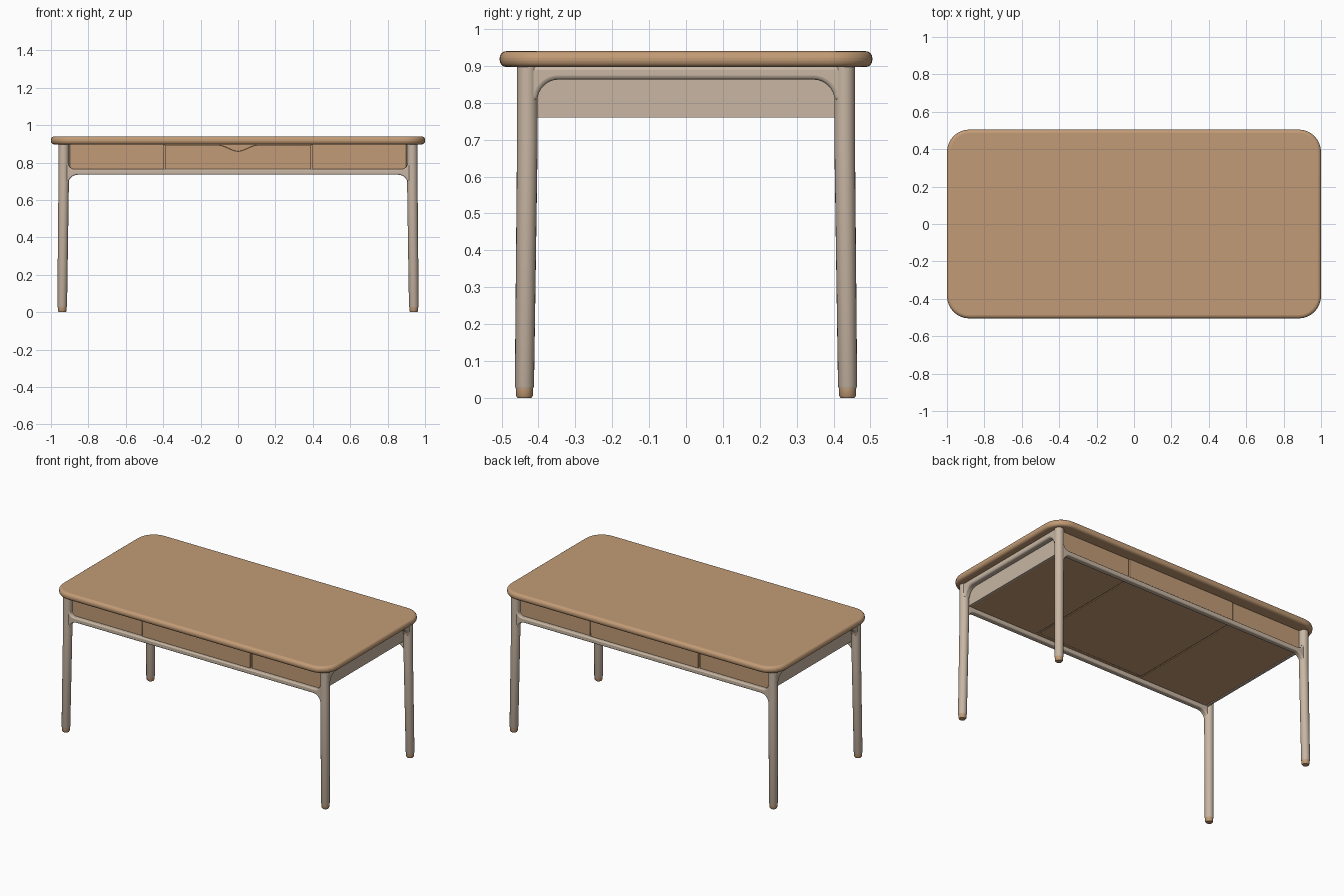
import bpy, bmesh
from math import sin, cos, pi, radians
from mathutils import Vector

cube = bpy.data.objects.get("Cube")
if cube:
    bpy.data.objects.remove(cube, do_unlink=True)


def material(name, rgb):
    m = bpy.data.materials.new(name)
    m.use_nodes = True
    m.diffuse_color = (*rgb, 1)
    m.node_tree.nodes["Principled BSDF"].inputs["Base Color"].default_value = (*rgb, 1)
    return m


wood = material("warm wood", (0.54, 0.33, 0.18))
paint = material("beige painted metal", (0.58, 0.47, 0.37))


def finish(name, bm, mat, bevel=0, segments=3):
    bmesh.ops.recalc_face_normals(bm, faces=bm.faces)
    mesh = bpy.data.meshes.new(name)
    bm.to_mesh(mesh)
    bm.free()
    mesh.materials.append(mat)
    ob = bpy.data.objects.new(name, mesh)
    bpy.context.collection.objects.link(ob)
    if bevel:
        mod = ob.modifiers.new("rounding", "BEVEL")
        mod.width = bevel
        mod.segments = segments
        mod.limit_method = "ANGLE"
        mod.angle_limit = radians(40)
    bpy.ops.object.select_all(action="DESELECT")
    ob.select_set(True)
    bpy.context.view_layer.objects.active = ob
    bpy.ops.object.shade_smooth_by_angle(angle=radians(40))
    return ob


def prism(name, points, axis, lo, hi, mat, bevel=0, segments=3):
    """Extrude a 2D outline along an axis from lo to hi."""
    place = {"x": lambda a, b, t: (t, a, b),
             "y": lambda a, b, t: (a, t, b),
             "z": lambda a, b, t: (a, b, t)}[axis]
    bm = bmesh.new()
    face = bm.faces.new([bm.verts.new(place(a, b, lo)) for a, b in points])
    new = bmesh.ops.extrude_face_region(bm, geom=[face])["geom"]
    shift = Vector(place(0, 0, hi - lo))
    bmesh.ops.translate(bm, vec=shift, verts=[v for v in new if isinstance(v, bmesh.types.BMVert)])
    return finish(name, bm, mat, bevel, segments)


def box(name, x, y, z, mat, bevel=0):
    rect = [(x[0], y[0]), (x[1], y[0]), (x[1], y[1]), (x[0], y[1])]
    return prism(name, rect, "z", z[0], z[1], mat, bevel, 2)


def arc(cx, cy, r, start, end, n=8):
    angles = [radians(start + (end - start) * i / n) for i in range(n + 1)]
    return [(cx + r * cos(a), cy + r * sin(a)) for a in angles]


def mirrored(half):
    """Close an outline given its positive half."""
    return half + [(-a, b) for a, b in reversed(half)]


def lathe(name, rings, mat):
    """Round post through (x, y, z, radius) rings."""
    bm = bmesh.new()
    loops = [[bm.verts.new((x + r * cos(2 * pi * i / 20), y + r * sin(2 * pi * i / 20), z))
              for i in range(20)] for x, y, z, r in rings]
    for a, b in zip(loops, loops[1:]):
        for i in range(20):
            j = (i + 1) % 20
            bm.faces.new((a[i], a[j], b[j], b[i]))
    bm.faces.new(loops[0])
    bm.faces.new(loops[-1])
    return finish(name, bm, mat)


# Tabletop with round corners and soft edges
W, D, R = 1.0, 0.505, 0.12
right_half = arc(W - R, R - D, R, -90, 0) + arc(W - R, D - R, R, 0, 90)
prism("tabletop", mirrored(right_half), "z", 0.897, 0.94, wood, 0.018, 4)

# Legs, splayed slightly, with wooden feet
for sx, side in ((1, "left"), (-1, "right")):
    for sy, end in ((-1, "front"), (1, "back")):
        bx, by, tx, ty = sx * 0.94, sy * 0.438, sx * 0.932, sy * 0.43
        lathe(f"{end}_{side}_leg", [(bx, by, 0.022, 0.022), (bx, by, 0.032, 0.026),
                                    (tx, ty, 0.7, 0.028), (tx, ty, 0.9, 0.028)], paint)
        lathe(f"{end}_{side}_foot", [(bx, by, 0, 0.019), (bx, by, 0.006, 0.023),
                                     (bx, by, 0.026, 0.0235)], wood)

# Long rails under the drawers, flaring into the legs above and below
flare = arc(0.855, 0.68, 0.055, 90, 0) + [(0.93, 0.68), (0.93, 0.82)]
flare += arc(0.873, 0.8, 0.035, 0, -90)
for sy, end in ((-1, "front"), (1, "back")):
    prism(f"{end}_rail", mirrored(flare), "y", sy * 0.433 - 0.018, sy * 0.433 + 0.018, paint, 0.012)

# Side rails below the top, with side panels set inside
side_half = arc(0.345, 0.805, 0.058, 90, 0) + [(0.43, 0.805), (0.43, 0.9)]
for sx, side in ((1, "left"), (-1, "right")):
    prism(f"{side}_side_rail", mirrored(side_half), "x", sx * 0.932 - 0.022, sx * 0.932 + 0.022, paint, 0.012)
    box(f"{side}_side_panel", sorted((sx * 0.9, sx * 0.913)), (-0.42, 0.42), (0.76, 0.9), paint)

# Drawer boxes, with narrow gaps between them
for name, x0, x1 in (("right", -0.9, -0.397), ("middle", -0.391, 0.391), ("left", 0.397, 0.9)):
    front = -0.4 if name == "middle" else -0.425
    back = 0.43 if name == "middle" else 0.425
    box(f"{name}_drawer", (x0, x1), (front, back), (0.763, 0.898), wood, 0.003)

# Dividers seen in the gaps
for sx, side in ((1, "left"), (-1, "right")):
    box(f"{side}_divider", (sx * 0.394 - 0.004, sx * 0.394 + 0.004), (-0.415, 0.415), (0.768, 0.897), wood)

# Middle drawer front with a curved finger notch
notch = []
for i in range(17):
    x = 0.11 * i / 16
    notch.append((x, 0.895 - 0.0165 * (1 + cos(pi * x / 0.11))))
half = notch + [(0.391, 0.895), (0.391, 0.763)]
prism("middle_drawer_front", half + [(-a, b) for a, b in reversed(half[1:])],
      "y", -0.431, -0.399, wood, 0.003, 2)
